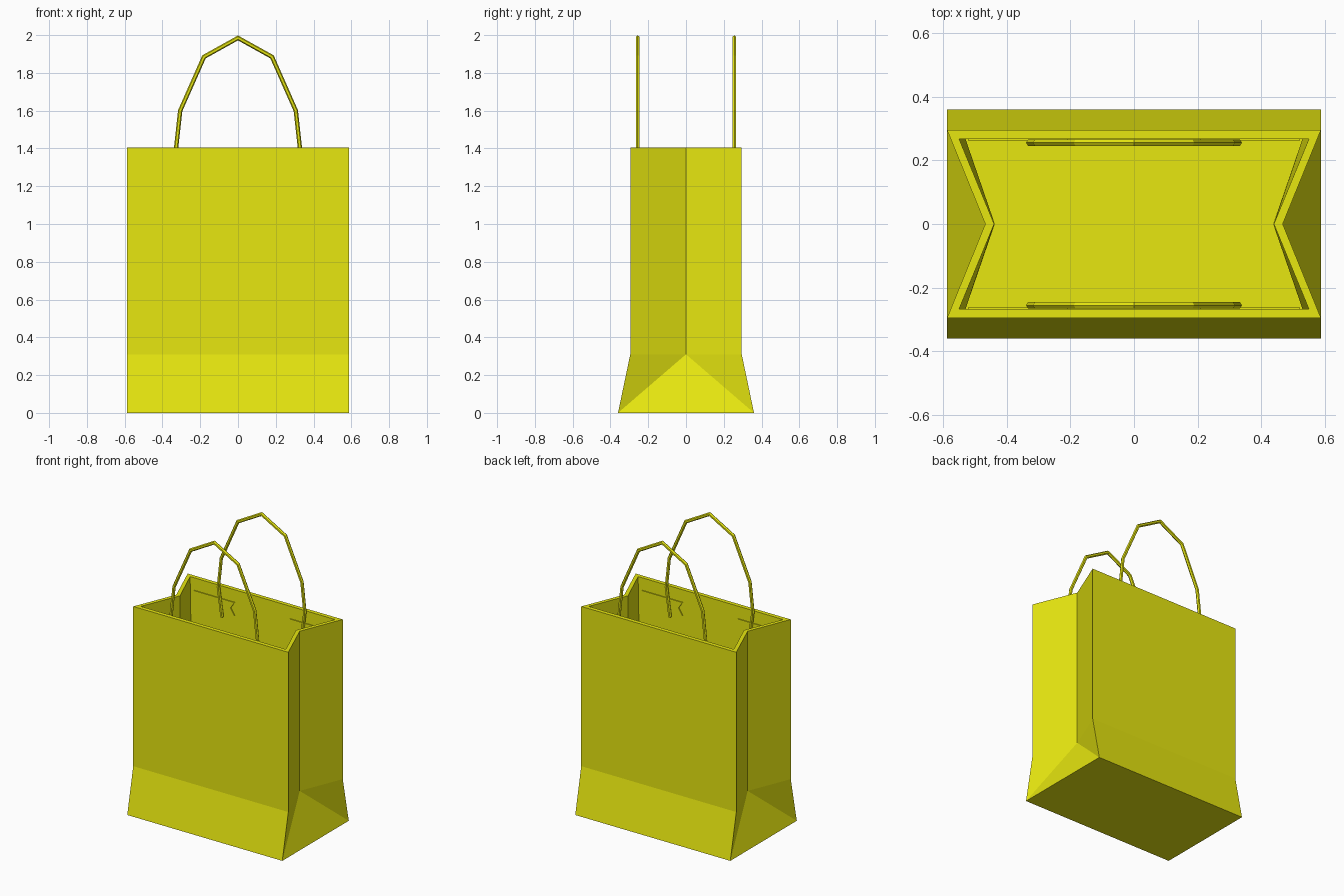
import bpy, bmesh, math
from mathutils import Vector

if "Cube" in bpy.data.objects:
    bpy.data.objects.remove(bpy.data.objects["Cube"])

yellow = bpy.data.materials.new("yellow paper")
yellow.diffuse_color = (0.8, 0.8, 0.005, 1)
yellow.use_nodes = True
yellow.node_tree.nodes["Principled BSDF"].inputs["Base Color"].default_value = yellow.diffuse_color


def finish(name, bm):
    bmesh.ops.recalc_face_normals(bm, faces=bm.faces[:])
    me = bpy.data.meshes.new(name)
    bm.to_mesh(me)
    bm.free()
    me.materials.append(yellow)
    ob = bpy.data.objects.new(name, me)
    bpy.context.collection.objects.link(ob)
    return ob


def ring(bm, x, y, fold, z):
    # six-point outline: four corners plus a folded gusset point each side
    pts = [(-x, -y), (x, -y), (fold, 0), (x, y), (-x, y), (-fold, 0)]
    return [bm.verts.new((a, b, z)) for a, b in pts]


# paper bag: outside from the base to the rim, then down the inside
bm = bmesh.new()
rings = [ring(bm, *r) for r in [
    (0.588, 0.36, 0.588, 0), (0.588, 0.295, 0.468, 0.31), (0.588, 0.295, 0.468, 1.405),
    (0.55, 0.267, 0.44, 1.405), (0.53, 0.267, 0.438, 0.31), (0.555, 0.325, 0.555, 0.03)]]
for k, (lo, hi) in enumerate(zip(rings, rings[1:])):
    for i in range(6):
        j = (i + 1) % 6
        a, b, c, d = lo[i], lo[j], hi[j], hi[i]
        low_gusset = k in (0, 4) and i not in (0, 3)
        if low_gusset:
            # crease runs from the fold apex to the flared base corner
            base, top = ((a, b), (d, c)) if k == 0 else ((d, c), (a, b))
            apex, corner = (top[0], base[1]) if i in (2, 5) else (top[1], base[0])
            bm.faces.new((base[0], base[1], apex))
            bm.faces.new((corner, top[0], top[1]))
        else:
            bm.faces.new((a, b, c, d))
bm.faces.new(rings[0])
bm.faces.new(rings[-1])
finish("paper_bag", bm)

# cord handles: faceted arches whose ends run down inside the walls
half = [(0.30, 1.2), (0.328, 1.4), (0.306, 1.6), (0.18, 1.885), (0, 1.985)]
path = [Vector(p) for p in half] + [Vector((-x, z)) for x, z in half[-2::-1]]


def handle(name, y, r=0.0115, n=6):
    bm = bmesh.new()
    loops = []
    for i, p in enumerate(path):
        d0 = (p - path[max(i - 1, 0)]).normalized()
        d1 = (path[min(i + 1, len(path) - 1)] - p).normalized()
        t = (d0 + d1).normalized()
        side = Vector((t.y, -t.x))
        w = r / max(abs(t.dot(d1 if d1.length else d0)), 0.5)
        loop = []
        for k in range(n):
            a = 2 * math.pi * k / n
            q = p + side * (w * math.cos(a))
            loop.append(bm.verts.new((q.x, y + r * math.sin(a), q.y)))
        loops.append(loop)
    for a, b in zip(loops, loops[1:]):
        for k in range(n):
            m = (k + 1) % n
            bm.faces.new((a[k], a[m], b[m], b[k]))
    bm.faces.new(loops[0])
    bm.faces.new(loops[-1])
    finish(name, bm)


def patch(name, sx, sy):
    # notched tape holding a handle end to the inner wall
    outline = [(0.52, 1.23), (0.52, 1.32), (0.21, 1.32), (0.24, 1.275), (0.21, 1.23)]
    bm = bmesh.new()
    f = bm.faces.new([bm.verts.new((sx * x, sy * 0.269, z)) for x, z in outline])
    new = bmesh.ops.extrude_face_region(bm, geom=[f])["geom"]
    bmesh.ops.translate(bm, vec=(0, -sy * 0.008, 0),
                        verts=[v for v in new if isinstance(v, bmesh.types.BMVert)])
    finish(name, bm)


for label, sy in (("front", -1), ("back", 1)):
    handle(label + "_handle", sy * 0.256)
    for end, sx in (("left", -1), ("right", 1)):
        patch(f"{label}_{end}_tape", sx, sy)
